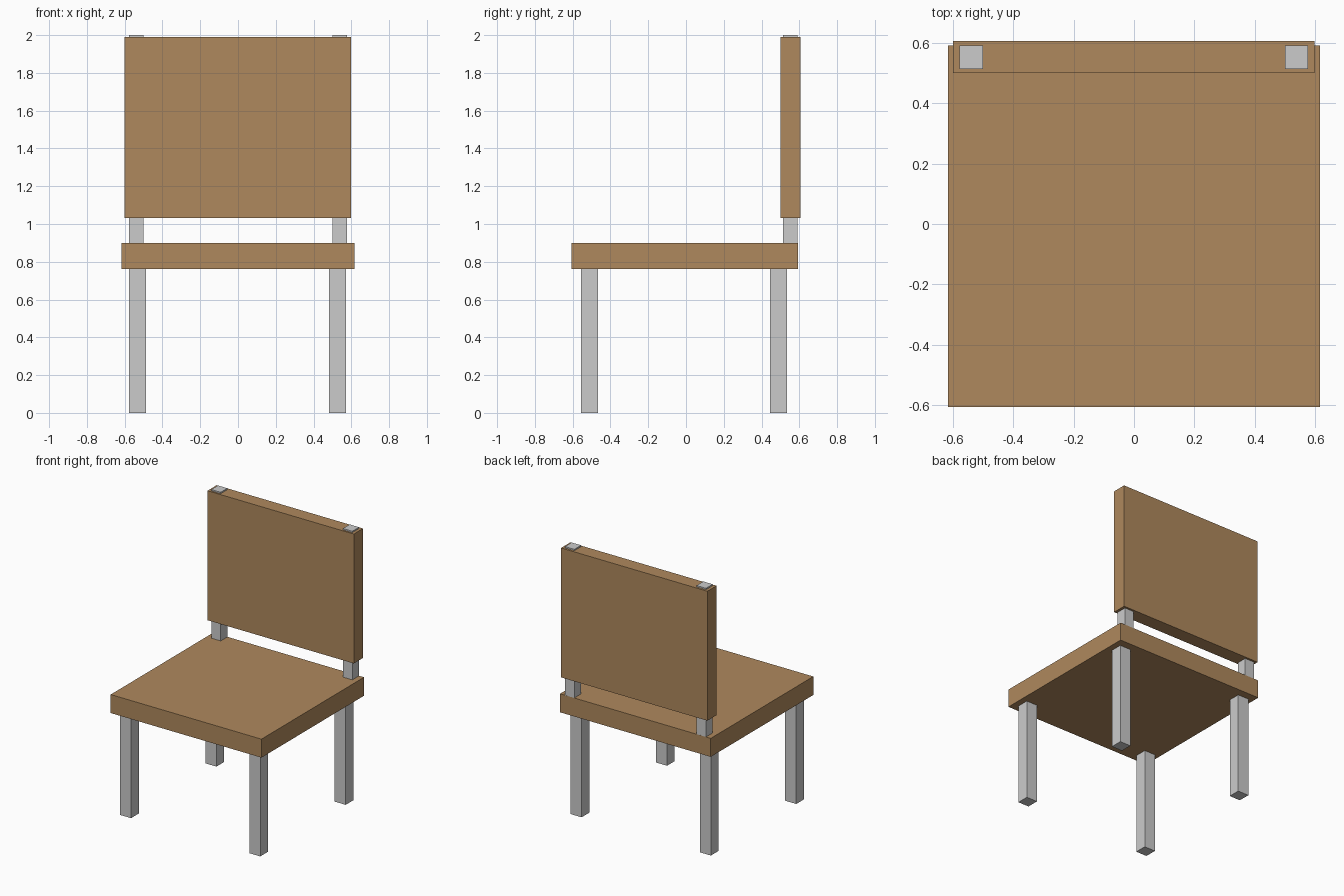
import bpy

if "Cube" in bpy.data.objects:
    bpy.data.objects.remove(bpy.data.objects["Cube"])

wood = bpy.data.materials.new("wood")
wood.diffuse_color = (0.43, 0.25, 0.11, 1)
wood.use_nodes = True
wood.node_tree.nodes["Principled BSDF"].inputs["Base Color"].default_value = wood.diffuse_color


def box(name, x, y, z, material=None):
    """Axis-aligned box from (min, max) ranges."""
    ranges = (x, y, z)
    bpy.ops.mesh.primitive_cube_add(size=1, location=[(a + b) / 2 for a, b in ranges])
    ob = bpy.context.object
    ob.name = name
    ob.scale = [b - a for a, b in ranges]
    bpy.ops.object.transform_apply(location=False, rotation=False, scale=True)
    if material:
        ob.data.materials.append(material)
    return ob


# Wooden panels
box("seat", (-0.617, 0.617), (-0.607, 0.592), (0.763, 0.90), wood)
box("backrest", (-0.60, 0.598), (0.50, 0.607), (1.032, 1.99), wood)

# Metal legs under the seat, posts running up through the backrest
for side, leg_x, post_x in (("left", (-0.577, -0.487), (-0.578, -0.501)),
                            ("right", (0.481, 0.571), (0.50, 0.577))):
    box(f"front_leg_{side}", leg_x, (-0.555, -0.465), (0, 0.77))
    box(f"back_leg_{side}", leg_x, (0.444, 0.534), (0, 0.77))
    box(f"back_post_{side}", post_x, (0.513, 0.5915), (0.78, 2.0))
